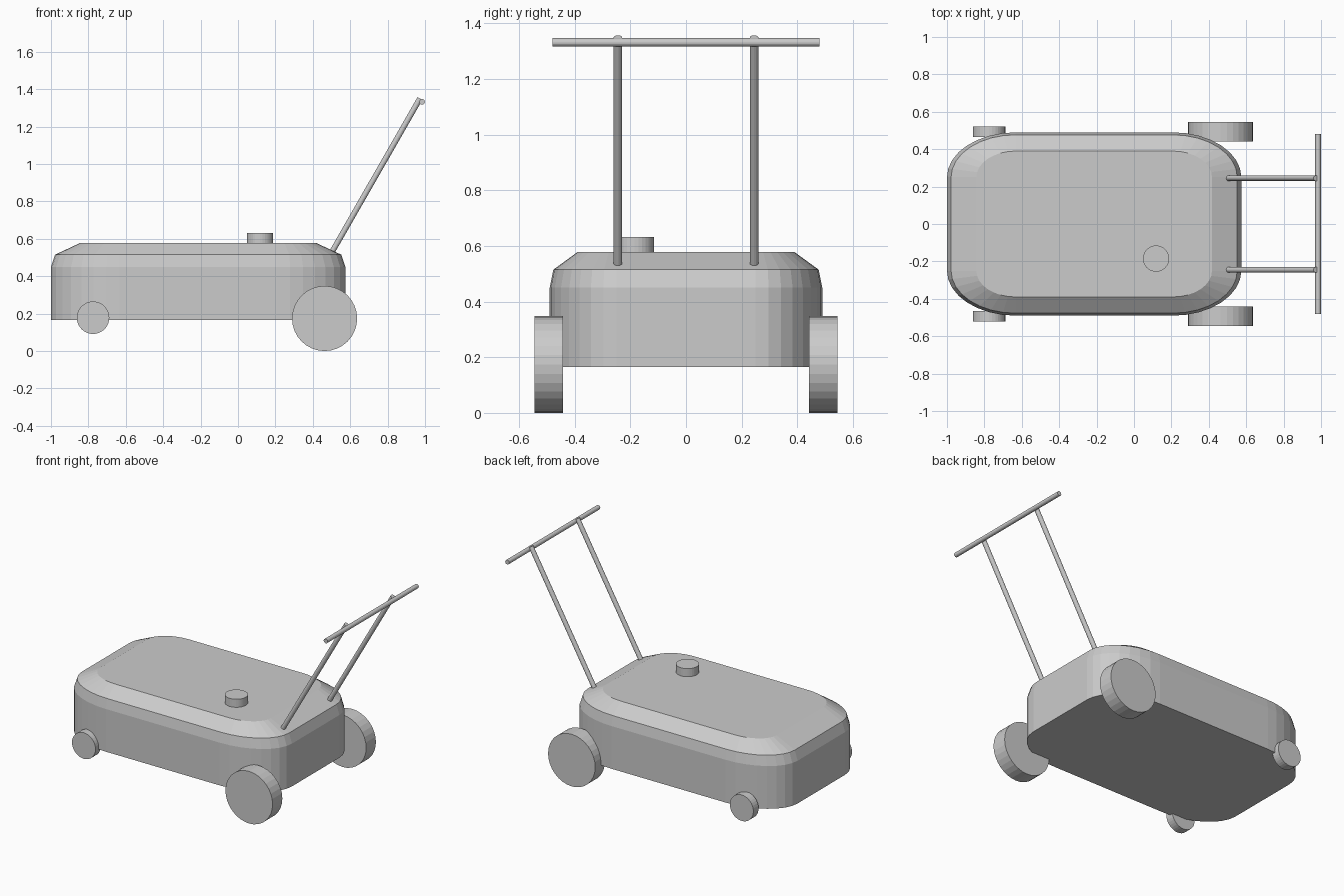
import bpy
import bmesh
from math import sin, cos, pi
from mathutils import Vector

cube = bpy.data.objects.get("Cube")
if cube:
    bpy.data.objects.remove(cube, do_unlink=True)


def rod(name, start, end, radius, sides):
    """Cylinder between two points."""
    start, end = Vector(start), Vector(end)
    axis = end - start
    bpy.ops.mesh.primitive_cylinder_add(
        vertices=sides, radius=radius, depth=axis.length,
        location=(start + end) / 2,
        rotation=axis.to_track_quat('Z', 'Y').to_euler())
    bpy.context.object.name = name
    return bpy.context.object


def rounded_ring(bm, centre_x, half_x, half_y, z, flat_x, flat_y, steps=8):
    """Rectangle with elliptical corners around fixed straight runs."""
    ring = []
    for quarter, (sx, sy) in enumerate([(1, 1), (-1, 1), (-1, -1), (1, -1)]):
        for i in range(steps + 1):
            a = (quarter + i / steps) * pi / 2
            ring.append(bm.verts.new((
                centre_x + sx * flat_x + (half_x - flat_x) * cos(a),
                sy * flat_y + (half_y - flat_y) * sin(a), z)))
    return ring


# Mower deck: stacked outlines with a sloped shoulder
bm = bmesh.new()
sections = [(0.787, 0.49, 0.165), (0.787, 0.49, 0.45),
            (0.765, 0.477, 0.515), (0.63, 0.39, 0.578)]
rings = [rounded_ring(bm, -0.213, hx, hy, z, 0.42, 0.25)
         for hx, hy, z in sections]
for low, high in zip(rings, rings[1:]):
    for i in range(len(low)):
        j = (i + 1) % len(low)
        bm.faces.new((low[i], low[j], high[j], high[i]))
bm.faces.new(rings[0][::-1])
bm.faces.new(rings[-1])
mesh = bpy.data.meshes.new("deck")
bm.to_mesh(mesh)
bm.free()
bpy.context.collection.objects.link(bpy.data.objects.new("deck", mesh))

# Fuel cap
rod("fuel_cap", (0.118, -0.185, 0.56), (0.118, -0.185, 0.632), 0.07, 32)

# Wheels and handle posts on both sides
for side, s in (("left", 1), ("right", -1)):
    rod("large_wheel_" + side, (0.463, s * 0.442, 0.174),
        (0.463, s * 0.545, 0.174), 0.174, 32)
    rod("small_wheel_" + side, (-0.775, s * 0.465, 0.178),
        (-0.775, s * 0.52, 0.178), 0.087, 32)
    rod("handle_post_" + side, (0.503, s * 0.245, 0.53),
        (0.973, s * 0.245, 1.35), 0.015, 16)

# Grip bar
rod("grip_bar", (0.984, -0.48, 1.332), (0.984, 0.48, 1.332), 0.015, 16)
